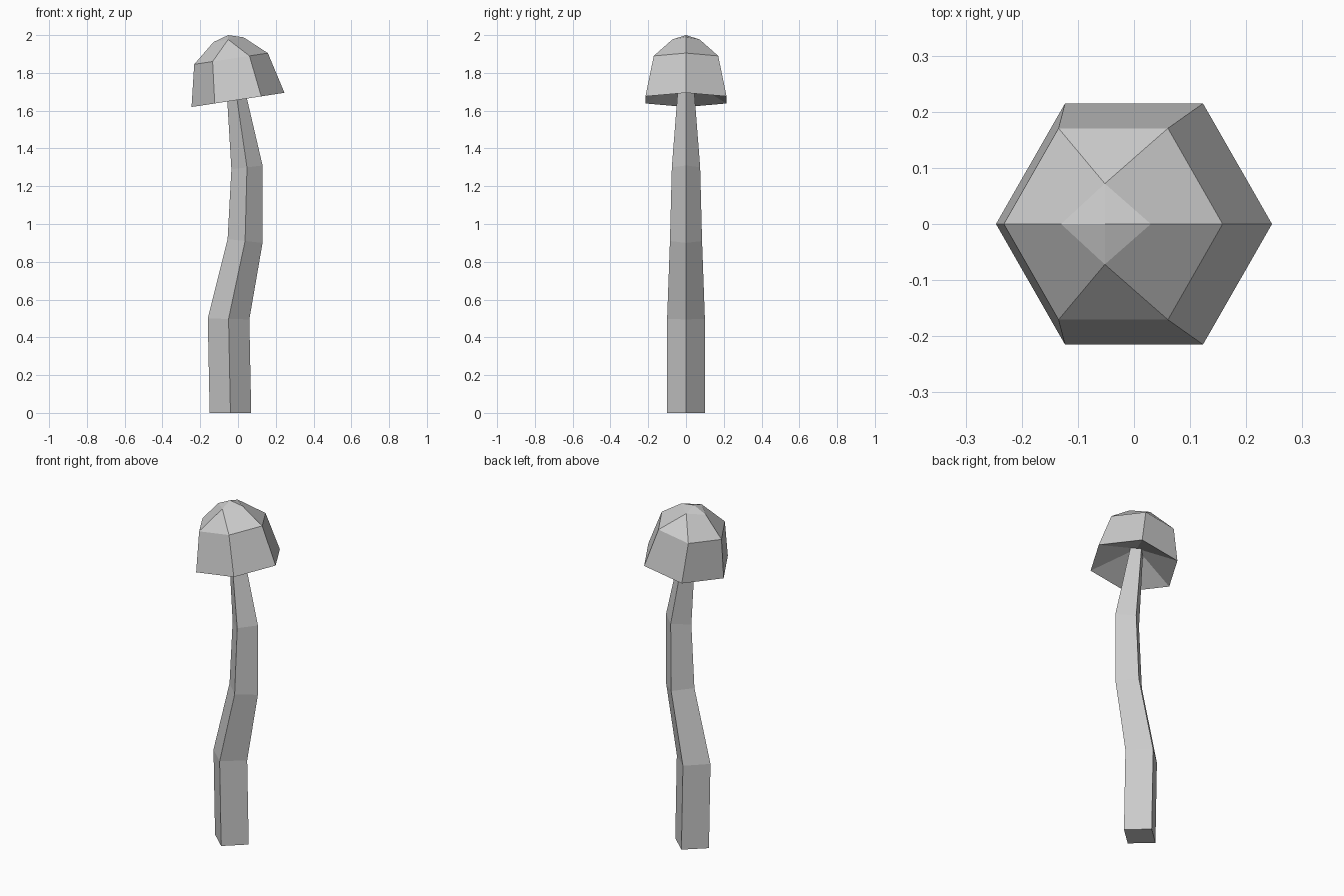
import bpy, bmesh
from math import cos, sin, pi

if "Cube" in bpy.data.objects:
    bpy.data.objects.remove(bpy.data.objects["Cube"])


def finish(name, bm):
    bmesh.ops.recalc_face_normals(bm, faces=bm.faces[:])
    mesh = bpy.data.meshes.new(name)
    bm.to_mesh(mesh)
    bm.free()
    ob = bpy.data.objects.new(name, mesh)
    bpy.context.collection.objects.link(ob)
    return ob


def bridge(bm, a, b):
    n = len(a)
    for i in range(n):
        j = (i + 1) % n
        bm.faces.new((a[i], a[j], b[j], b[i]))


def fan(bm, ring, tip):
    for i in range(len(ring)):
        bm.faces.new((ring[i], ring[(i + 1) % len(ring)], tip))


# Stem: four-sided, bending and tapering (left x, left z, right x, right z, half depth)
bm = bmesh.new()
sections = [
    (-0.15, 0.00, 0.07, 0.00, 0.10),
    (-0.16, 0.50, 0.06, 0.495, 0.10),
    (-0.055, 0.92, 0.13, 0.90, 0.085),
    (-0.035, 1.29, 0.13, 1.31, 0.075),
    (-0.062, 1.74, 0.025, 1.76, 0.04),
]
rings = []
for xl, zl, xr, zr, d in sections:
    xm, zm = (xl + xr) / 2, (zl + zr) / 2
    rings.append([bm.verts.new(p) for p in
                  ((xr, 0, zr), (xm, d, zm), (xl, 0, zl), (xm, -d, zm))])
for a, b in zip(rings, rings[1:]):
    bridge(bm, a, b)
bm.faces.new(rings[0])
bm.faces.new(rings[-1])
finish("stem", bm)


# Cap: tilted hexagonal dome with a recessed underside
def hexagon(bm, cx, cz, rx, ry, tilt):
    return [bm.verts.new((cx + rx * cos(i * pi / 3), ry * sin(i * pi / 3),
                          cz + tilt * rx * cos(i * pi / 3))) for i in range(6)]


bm = bmesh.new()
rim = hexagon(bm, 0, 1.657, 0.246, 0.248, 0.153)
mid = hexagon(bm, -0.037, 1.875, 0.195, 0.197, 0.153)
bridge(bm, rim, mid)

# Crown: four-sided facet ring and peak
crown = [bm.verts.new(p) for p in
         ((0.03, 0, 1.988), (-0.052, 0.072, 1.977), (-0.13, 0, 1.963), (-0.052, -0.072, 1.977))]
right, back, left, front = crown
for h0, h1, c0, c1 in ((0, 1, right, back), (2, 3, back, left),
                       (3, 4, left, front), (5, 0, front, right)):
    bm.faces.new((mid[h0], mid[h1], c1, c0))
bm.faces.new((mid[1], mid[2], back))
bm.faces.new((mid[4], mid[5], front))
fan(bm, crown, bm.verts.new((-0.052, 0, 2.0)))

# Underside: shallow cone rising to the stem
fan(bm, rim, bm.verts.new((-0.02, 0, 1.77)))
finish("cap", bm)
